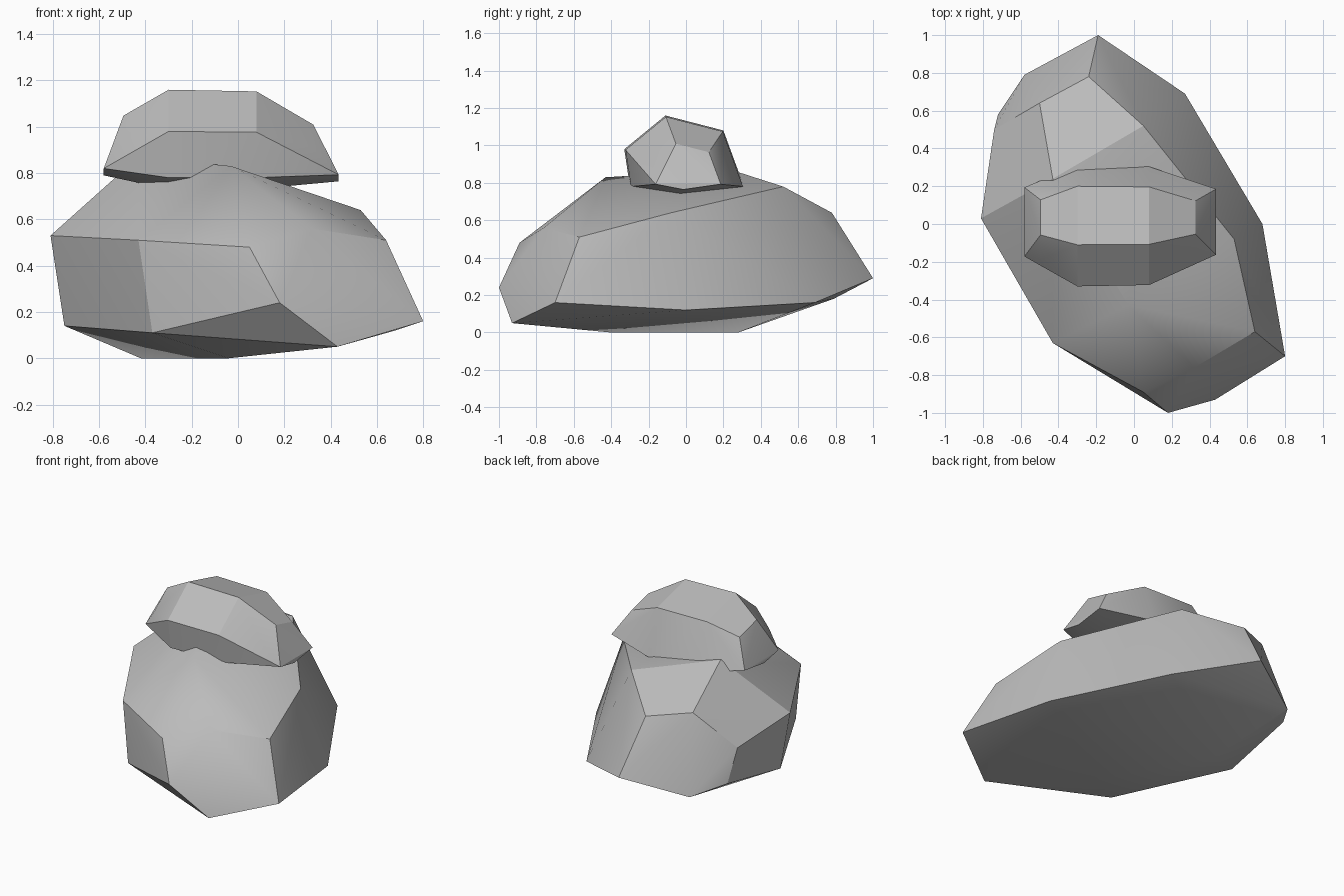
import bpy
import bmesh
import math
from mathutils import Vector

cube = bpy.data.objects.get("Cube")
if cube:
    bpy.data.objects.remove(cube, do_unlink=True)


def make_material(name, colour):
    material = bpy.data.materials.new(name)
    material.use_nodes = True
    material.diffuse_color = colour
    shader = material.node_tree.nodes["Principled BSDF"]
    shader.inputs["Base Color"].default_value = colour
    shader.inputs["Roughness"].default_value = 0.9
    return material


stone_grey = make_material("stone grey", (0.5, 0.5, 0.5, 1))


def make_rock(name, points):
    """Wrap a convex chiselled skin around the given corner points."""
    bm = bmesh.new()
    for point in points:
        bm.verts.new(point)
    hull = bmesh.ops.convex_hull(bm, input=bm.verts)
    inner = set(hull["geom_interior"] + hull["geom_unused"])
    loose = [item for item in inner if isinstance(item, bmesh.types.BMVert)]
    bmesh.ops.delete(bm, geom=loose, context="VERTS")
    bmesh.ops.recalc_face_normals(bm, faces=bm.faces)
    mesh = bpy.data.meshes.new(name)
    bm.to_mesh(mesh)
    bm.free()
    mesh.materials.append(stone_grey)
    rock = bpy.data.objects.new(name, mesh)
    bpy.context.collection.objects.link(rock)

    # Soften only the shallow creases, keep the chiselled edges crisp
    bpy.ops.object.select_all(action="DESELECT")
    rock.select_set(True)
    bpy.context.view_layer.objects.active = rock
    bpy.ops.object.shade_smooth_by_angle(angle=math.radians(25))
    return rock


# Large boulder: corner loops from the ground up, in hundredths of a unit
underside = [(-4, -40, 0), (-42, 28, 0)]
skirt = [(-37, -66, 11), (43, -93, 5), (80, -70, 16), (68, 0, 12),
         (27, 69, 16), (-58, 79, 18), (-72, 58, 23), (-75, 5, 14)]
tips = [(18, -100, 24), (-19, 100, 29)]
shoulder = [(-43, -63, 51), (5, -89, 48), (32, -76, 56), (64, -57, 51),
            (53, -8, 64), (-24, 78, 64), (-50, 64, 68), (-74, 50, 45),
            (-81, 3, 53)]
crown = [(-3, -43, 83), (-43, 24, 87), (5, 52, 78)]
corners = underside + skirt + tips + shoulder + crown
make_rock("large_boulder", [Vector(corner) / 100 for corner in corners])

# Small boulder: one cross-section (y, z) lofted along x with tapered ends
section = [(-0.11, 1.16), (0.2, 1.08), (0.31, 0.78),
           (-0.04, 0.73), (-0.3, 0.78), (-0.33, 0.98)]
# Each station: x at the top, x at the foot, taper, height of taper centre
stations = [(-0.495, -0.58, 0.6, 0.88), (-0.3, -0.3, 1, 0.9),
            (0.08, 0.08, 0.98, 0.8), (0.325, 0.435, 0.57, 0.81)]
middle_y = 0.02
loft = []
for top_x, foot_x, taper, middle_z in stations:
    for y, z in section:
        x = top_x if z > 0.9 else foot_x
        loft.append((x,
                     middle_y + taper * (y - middle_y),
                     middle_z + taper * (z - middle_z)))
make_rock("small_boulder", loft)
